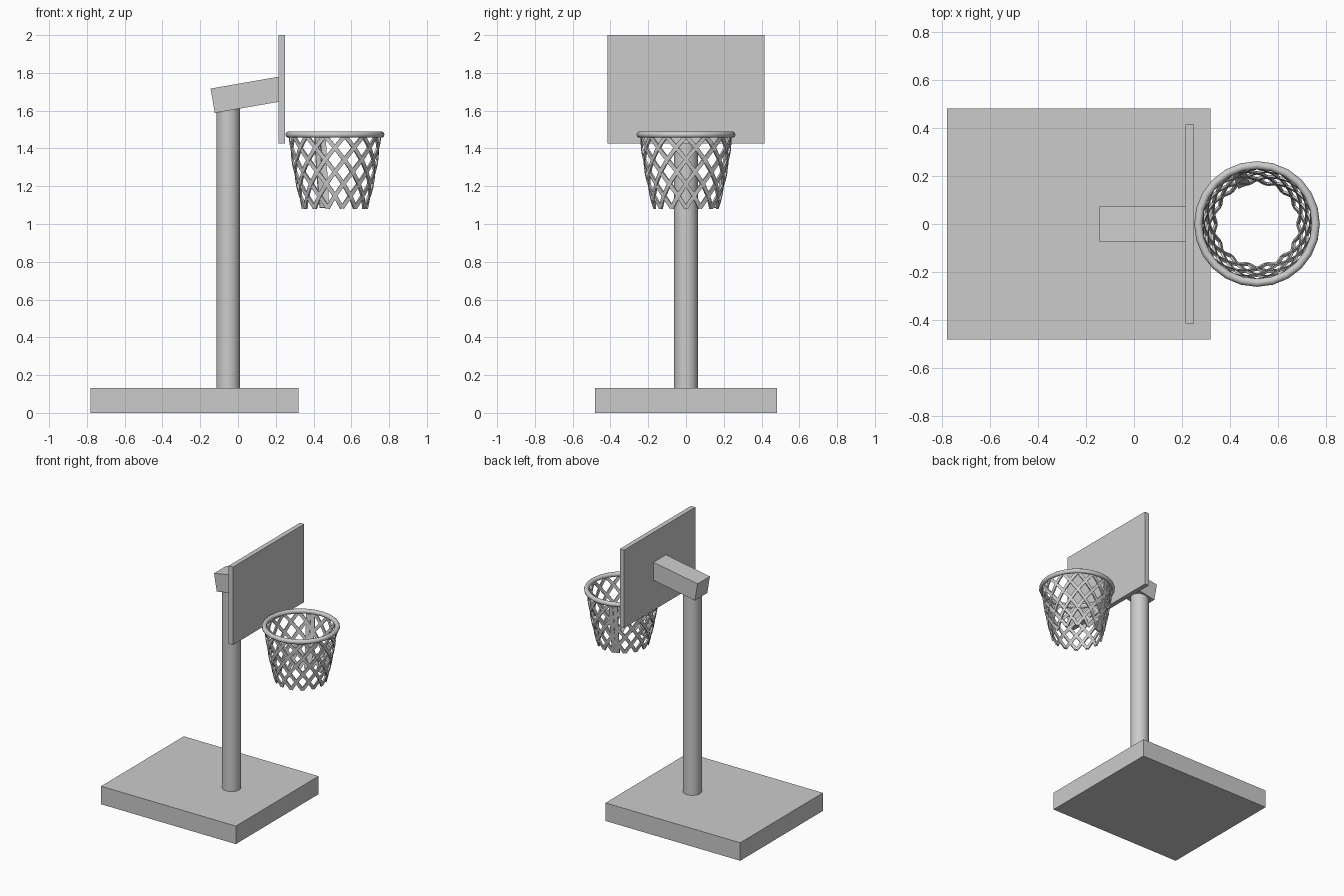
import bpy, bmesh, math
from mathutils import Vector

if "Cube" in bpy.data.objects:
    bpy.data.objects.remove(bpy.data.objects["Cube"])

grey = bpy.data.materials.new("plain_grey")
grey.diffuse_color = (0.6, 0.6, 0.6, 1)
grey.use_nodes = True
grey.node_tree.nodes["Principled BSDF"].inputs["Base Color"].default_value = grey.diffuse_color


def finish(name, bm, smooth=False):
    bmesh.ops.recalc_face_normals(bm, faces=bm.faces)
    me = bpy.data.meshes.new(name)
    bm.to_mesh(me)
    bm.free()
    me.materials.append(grey)
    ob = bpy.data.objects.new(name, me)
    bpy.context.collection.objects.link(ob)
    if smooth:
        bpy.ops.object.select_all(action='DESELECT')
        ob.select_set(True)
        bpy.context.view_layer.objects.active = ob
        bpy.ops.object.shade_smooth_by_angle(angle=math.radians(40))
    return ob


def prism(name, profile, half_y):
    """Extrude an x-z outline symmetrically along y."""
    bm = bmesh.new()
    a = [bm.verts.new((x, -half_y, z)) for x, z in profile]
    b = [bm.verts.new((x, half_y, z)) for x, z in profile]
    n = len(profile)
    bm.faces.new(a)
    bm.faces.new(b[::-1])
    for i in range(n):
        bm.faces.new((a[i], b[i], b[(i + 1) % n], a[(i + 1) % n]))
    return finish(name, bm)


def rect(x0, x1, z0, z1):
    return [(x0, z0), (x1, z0), (x1, z1), (x0, z1)]


prism("base", rect(-0.78, 0.32, 0, 0.133), 0.482)
prism("backboard", rect(0.215, 0.25, 1.425, 2.0), 0.415)
prism("support_arm", [(-0.123, 1.588), (0.217, 1.647), (0.217, 1.78), (-0.145, 1.717)], 0.072)

# Pole
bm = bmesh.new()
bmesh.ops.create_cone(bm, cap_ends=True, segments=32, radius1=0.063, radius2=0.063, depth=1.53)
bmesh.ops.translate(bm, verts=bm.verts, vec=(-0.052, 0, 0.865))
finish("pole", bm, True)

# Hoop ring
CX, HOOP_Z = 0.513, 1.473
bpy.ops.mesh.primitive_torus_add(location=(CX, 0, HOOP_Z), major_segments=24, minor_segments=10,
                                 major_radius=0.245, minor_radius=0.017)
ring = bpy.context.object
ring.name = "hoop_ring"
ring.data.materials.append(grey)
bpy.ops.object.shade_smooth_by_angle(angle=math.radians(50))

# Net: crossing diagonal straps on a tapering surface
STRANDS, DIAMONDS, TOP, BOTTOM = 14, 3, 1.468, 1.085


def on_net(angle, t):
    r = 0.24 - 0.035 * t - 0.035 * t * t
    return Vector((CX + r * math.cos(angle), r * math.sin(angle), TOP + (BOTTOM - TOP) * t))


def strap(bm, start, turn, width=0.011, thick=0.005, steps=10):
    rings = []
    for i in range(steps + 1):
        t = i / steps
        a = start + turn * t
        p = on_net(a, t)
        tangent = (on_net(a + turn * 0.01, t + 0.01) - on_net(a - turn * 0.01, t - 0.01)).normalized()
        out = Vector((math.cos(a), math.sin(a), 0))
        side = tangent.cross(out).normalized()
        out = side.cross(tangent)
        rings.append([bm.verts.new(p + side * width * u + out * thick * v)
                      for u, v in ((-1, -1), (1, -1), (1, 1), (-1, 1))])
    for r0, r1 in zip(rings, rings[1:]):
        for k in range(4):
            bm.faces.new((r0[k], r0[(k + 1) % 4], r1[(k + 1) % 4], r1[k]))
    bm.faces.new(rings[0])
    bm.faces.new(rings[-1][::-1])


bm = bmesh.new()
step = math.tau / STRANDS
for i in range(STRANDS):
    for sign in (-1, 1):
        strap(bm, i * step, sign * step * DIAMONDS)
# overlapping seam at the back of the net
for off in (-0.07, 0.07):
    strap(bm, math.radians(109) + off, 0.0, width=0.014)
finish("net", bm)
